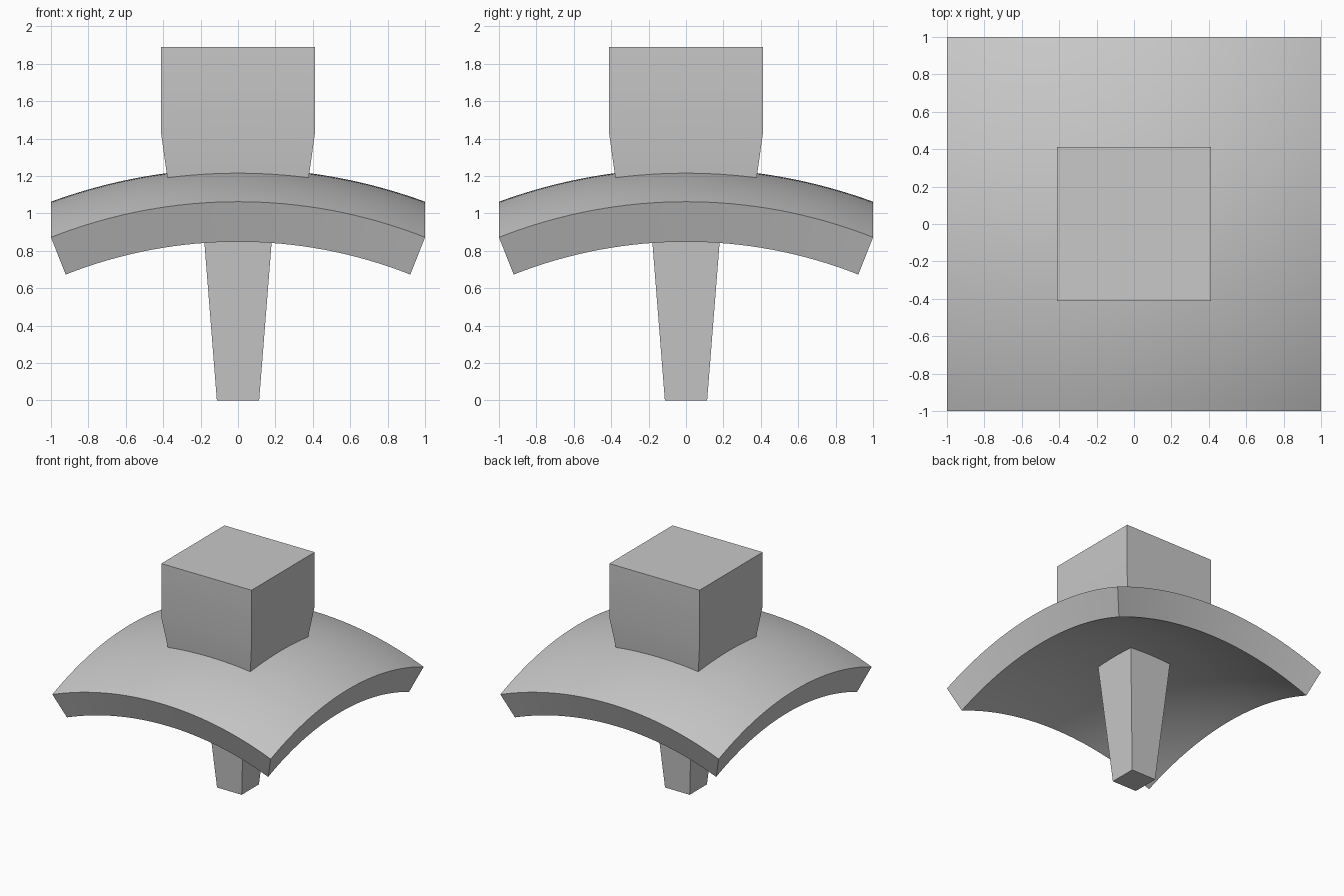
import bpy, bmesh, math
from mathutils import Vector

cube = bpy.data.objects.get("Cube")
if cube:
    bpy.data.objects.remove(cube, do_unlink=True)

grey = bpy.data.materials.new("plain_grey")
grey.use_nodes = True
colour = (0.58, 0.58, 0.58, 1)
grey.diffuse_color = colour
grey.node_tree.nodes["Principled BSDF"].inputs["Base Color"].default_value = colour


def finish(bm, name):
    """Turn the bmesh into a named object, smooth except at sharp edges."""
    bmesh.ops.recalc_face_normals(bm, faces=bm.faces)
    mesh = bpy.data.meshes.new(name)
    bm.to_mesh(mesh)
    bm.free()
    mesh.materials.append(grey)
    obj = bpy.data.objects.new(name, mesh)
    bpy.context.collection.objects.link(obj)
    bpy.ops.object.select_all(action='DESELECT')
    bpy.context.view_layer.objects.active = obj
    obj.select_set(True)
    bpy.ops.object.shade_smooth_by_angle(angle=math.radians(30))


def square_loft(profile):
    """Square column through (half_width, height) rings, capped at both ends."""
    bm = bmesh.new()
    corners = [(-1, -1), (1, -1), (1, 1), (-1, 1)]
    rings = [[bm.verts.new((w * x, w * y, z)) for x, y in corners] for w, z in profile]
    for low, high in zip(rings, rings[1:]):
        for i in range(4):
            j = (i + 1) % 4
            bm.faces.new((low[i], low[j], high[j], high[i]))
    bm.faces.new(rings[0][::-1])
    bm.faces.new(rings[-1])
    return bm


# Domed square plate: a grid laid on a sphere and thickened towards its centre
radius, thickness, apex = 2.9, 0.228, 1.24
centre = Vector((0, 0, apex - radius))
bm = bmesh.new()
bmesh.ops.create_grid(bm, x_segments=32, y_segments=32, size=1)
for v in bm.verts:
    v.co.z = centre.z + math.sqrt(radius ** 2 - v.co.x ** 2 - v.co.y ** 2)
extruded = bmesh.ops.extrude_face_region(bm, geom=bm.faces[:], use_keep_orig=True)
for v in extruded["geom"]:
    if isinstance(v, bmesh.types.BMVert):
        v.co = centre + (v.co - centre) * (1 - thickness / radius)
finish(bm, "domed_plate")

# Block on top, narrowing at its foot; the foot is split down the middle
bm = square_loft([(0.365, 1.1), (0.413, 1.44), (0.413, 1.888)])
for axis in ((1, 0, 0), (0, 1, 0)):
    foot = [f for f in bm.faces if f.calc_center_median().z < 1.4]
    edges = {e for f in foot for e in f.edges}
    verts = {v for f in foot for v in f.verts}
    bmesh.ops.bisect_plane(bm, geom=foot + list(edges) + list(verts),
                           plane_co=(0, 0, 0), plane_no=axis)
finish(bm, "top_block")

# Tapered square leg, running up into the plate
finish(square_loft([(0.113, 0), (0.2, 1.1)]), "leg")
